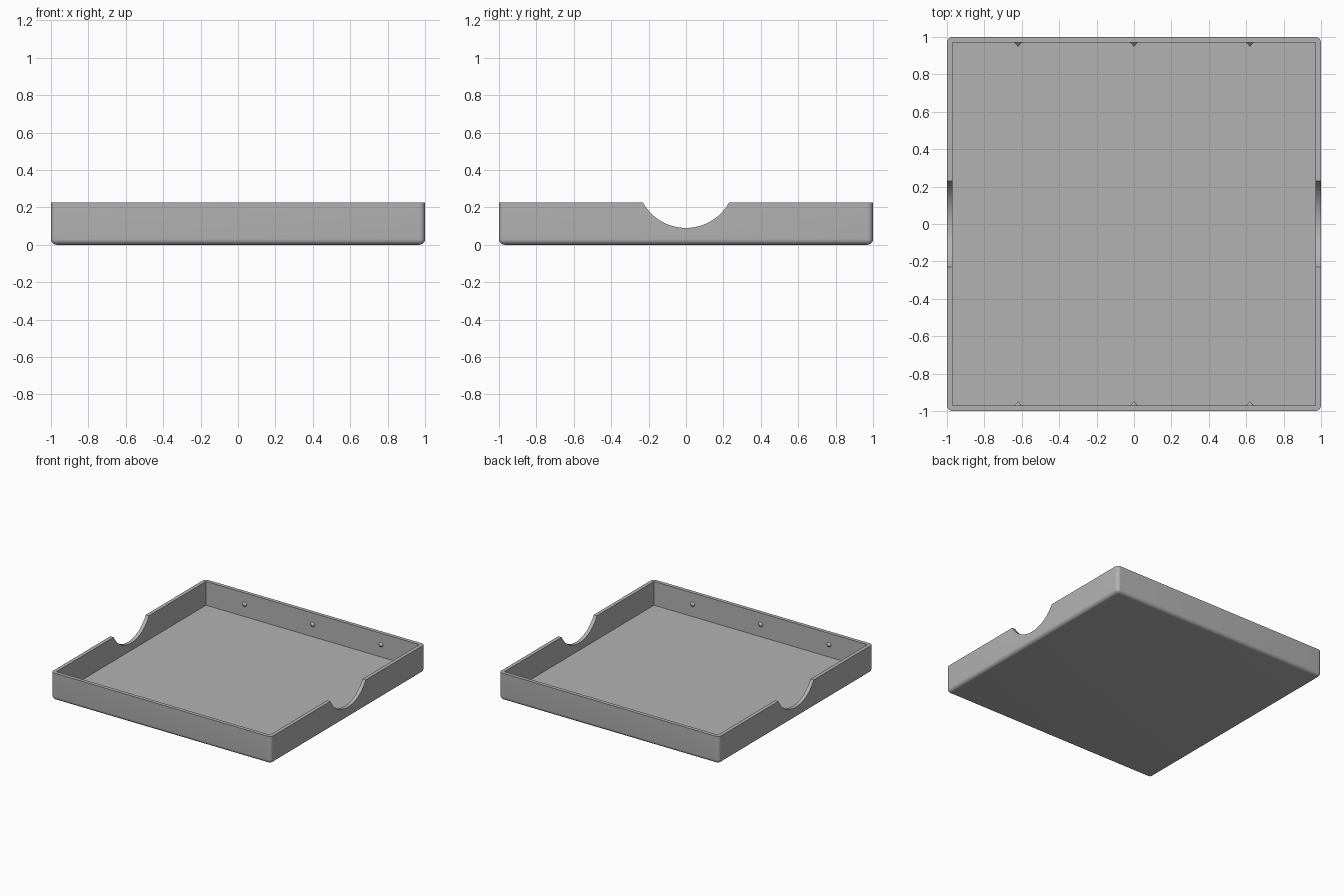
import bpy, bmesh, math
from mathutils import Matrix

if "Cube" in bpy.data.objects:
    bpy.data.objects.remove(bpy.data.objects["Cube"])

H, WALL, FLOOR, R = 0.225, 0.03, 0.03, 0.03
NOTCH_R, NOTCH_Z = 0.263, 0.353

grey = bpy.data.materials.new("grey plastic")
grey.diffuse_color = (0.45, 0.45, 0.45, 1)
grey.use_nodes = True
grey.node_tree.nodes["Principled BSDF"].inputs["Base Color"].default_value = grey.diffuse_color


def new_object(name, bm):
    bmesh.ops.recalc_face_normals(bm, faces=bm.faces)
    me = bpy.data.meshes.new(name)
    bm.to_mesh(me)
    bm.free()
    ob = bpy.data.objects.new(name, me)
    bpy.context.collection.objects.link(ob)
    me.materials.append(grey)
    return ob


def box(bm, sx, sy, z0, z1):
    m = Matrix.Translation((0, 0, (z0 + z1) / 2)) @ Matrix.Diagonal((sx, sy, z1 - z0, 1))
    bmesh.ops.create_cube(bm, size=1, matrix=m)


def cut(target, cutter):
    mod = target.modifiers.new(cutter.name, 'BOOLEAN')
    mod.operation, mod.solver, mod.object = 'DIFFERENCE', 'EXACT', cutter
    bpy.context.view_layer.objects.active = target
    bpy.ops.object.modifier_apply(modifier=mod.name)
    bpy.data.objects.remove(cutter)


# Tray body: block with rounded upright corners and lower rim
bm = bmesh.new()
box(bm, 2, 2, 0, H)
rim = [e for e in bm.edges if min(v.co.z for v in e.verts) < 0.001]
bmesh.ops.bevel(bm, geom=rim, offset=R, segments=8, profile=0.5, affect='EDGES')
tray = new_object("tray", bm)

# Hollow interior
bm = bmesh.new()
box(bm, 2 - 2 * WALL, 2 - 2 * WALL, FLOOR, H + 0.2)
cut(tray, new_object("hollow_cutter", bm))

# Round finger notches through both side walls
bm = bmesh.new()
bmesh.ops.create_cone(bm, cap_ends=True, segments=96, radius1=NOTCH_R, radius2=NOTCH_R, depth=3,
                      matrix=Matrix.Translation((0, 0, NOTCH_Z)) @ Matrix.Rotation(math.pi / 2, 4, 'Y'))
cut(tray, new_object("notch_cutter", bm))

# Small pointed catches on the inner front and back walls
bm = bmesh.new()
for side in (-1, 1):
    for x in (-0.62, 0, 0.62):
        m = Matrix.Translation((x, side * (1 - WALL - 0.01), 0.13)) @ Matrix.Rotation(side * math.pi / 2, 4, 'X')
        bmesh.ops.create_cone(bm, cap_ends=True, segments=24, radius1=0.02, radius2=0.001, depth=0.022, matrix=m)
catches = new_object("catches", bm)

# Smooth the rounded faces, keep the edges crisp
for ob in (tray, catches):
    bpy.ops.object.select_all(action='DESELECT')
    ob.select_set(True)
    bpy.context.view_layer.objects.active = ob
    bpy.ops.object.shade_smooth_by_angle(angle=math.radians(30))
